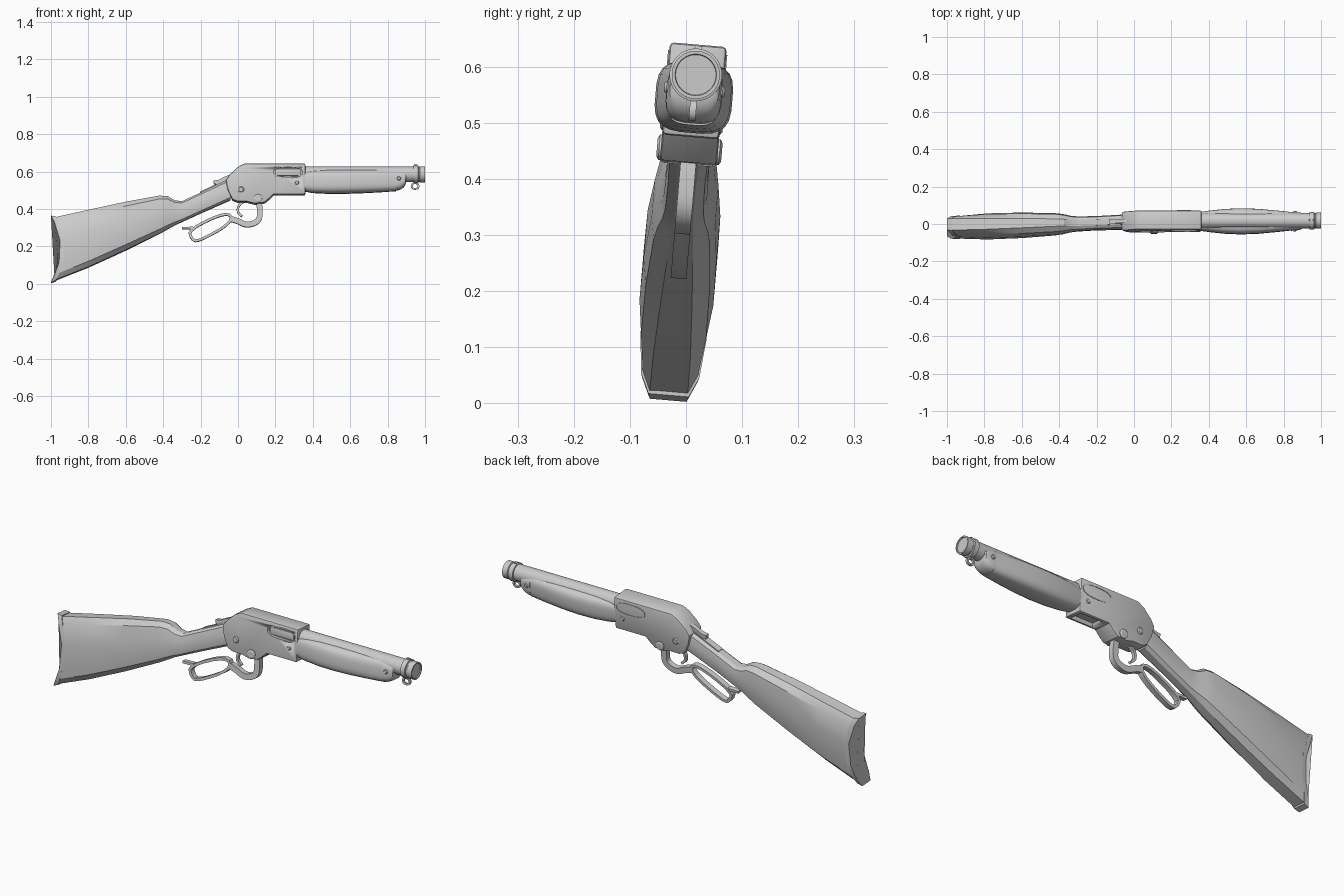
import bpy, bmesh, math
from mathutils import Vector, Matrix

if "Cube" in bpy.data.objects:
    bpy.data.objects.remove(bpy.data.objects["Cube"])

grey = bpy.data.materials.new("plain grey")
grey.diffuse_color = (0.6, 0.6, 0.6, 1)
grey.use_nodes = True
grey.node_tree.nodes["Principled BSDF"].inputs["Base Color"].default_value = grey.diffuse_color
parts = []


def finish(bm, name, bevel=0.0, angle=30):
    bmesh.ops.recalc_face_normals(bm, faces=bm.faces)
    me = bpy.data.meshes.new(name)
    bm.to_mesh(me)
    bm.free()
    ob = bpy.data.objects.new(name, me)
    bpy.context.collection.objects.link(ob)
    me.materials.append(grey)
    if bevel:
        m = ob.modifiers.new("bevel", 'BEVEL')
        m.width, m.segments, m.limit_method = bevel, 2, 'ANGLE'
        m.angle_limit = math.radians(50)
        apply_mods(ob)
    bpy.ops.object.select_all(action='DESELECT')
    ob.select_set(True)
    bpy.context.view_layer.objects.active = ob
    bpy.ops.object.shade_smooth_by_angle(angle=math.radians(angle))
    parts.append(ob)
    return ob


def apply_mods(ob):
    bpy.context.view_layer.objects.active = ob
    for m in list(ob.modifiers):
        bpy.ops.object.modifier_apply(modifier=m.name)


def loft(name, rings, closed=False, bevel=0.0, angle=30):
    """Skin a list of equal-length point rings."""
    bm = bmesh.new()
    vs = [[bm.verts.new(p) for p in r] for r in rings]
    n = len(rings[0])
    pairs = list(zip(vs, vs[1:])) + ([(vs[-1], vs[0])] if closed else [])
    for a, b in pairs:
        for i in range(n):
            j = (i + 1) % n
            bm.faces.new((a[i], a[j], b[j], b[i]))
    if not closed:
        bm.faces.new(vs[0])
        bm.faces.new(vs[-1])
    return finish(bm, name, bevel, angle)


def plate(name, pts, hw, bevel=0.0, y=0.0):
    """Side profile in x/z, extruded across y."""
    return loft(name, [[(x, y + s * hw, z) for x, z in pts] for s in (-1, 1)], bevel=bevel)


def rounded(pts, closed, steps=2):
    """Corner cutting to soften a path."""
    for _ in range(steps):
        out = [] if closed else [pts[0]]
        nxt = pts[1:] + pts[:1] if closed else pts[1:]
        for a, b in zip(pts, nxt):
            for t in (0.25, 0.75):
                out.append((a[0] + (b[0] - a[0]) * t, a[1] + (b[1] - a[1]) * t))
        pts = out if closed else out + [pts[-1]]
    return pts


def strip(name, pts, closed, t, hw):
    """Flat metal strip following an x/z path."""
    pts = rounded(pts, closed)
    n, rings = len(pts), []
    for i, p in enumerate(pts):
        a = pts[i - 1] if closed or i else p
        b = pts[(i + 1) % n] if closed or i < n - 1 else p
        d = Vector((b[0] - a[0], b[1] - a[1])).normalized() * (t / 2)
        rings.append([(p[0] - s * d.y, w, p[1] + s * d.x)
                      for s, w in ((-1, -hw), (1, -hw), (1, hw), (-1, hw))])
    return loft(name, rings, closed)


def lathe(name, prof, z, n=32):
    return loft(name, [[(x, r * math.cos(2 * math.pi * i / n), z + r * math.sin(2 * math.pi * i / n))
                        for i in range(n)] for x, r in prof])


def screw(name, x, z, r, hw):
    """Pin running right through, with a domed head on both sides."""
    rings = [(-hw, r * .7), (-hw + .004, r), (hw - .004, r), (hw, r * .7)]
    loft(name, [[(x + q * math.cos(math.pi * i / 8), y, z + q * math.sin(math.pi * i / 8))
                 for i in range(16)] for y, q in rings])


def cut(ob, cutter):
    cutter.hide_render = True
    m = ob.modifiers.new("cut", 'BOOLEAN')
    m.object, m.operation, m.solver = cutter, 'DIFFERENCE', 'EXACT'
    apply_mods(ob)
    parts.remove(cutter)
    bpy.data.objects.remove(cutter)


# Stock: faceted sections with a hollow butt
def stock_ring(x, zb, zt, w, f, hollow):
    h = zt - zb
    half = [(f, 0), (w * .88, .1), (w, .3), (w, .62), (w * .82, .9), (f * .9, 1)]
    loop = half + [(-a, t) for a, t in reversed(half)]
    return [(x + hollow * (1 - (2 * t - 1) ** 2), a, zb + h * t) for a, t in loop]


loft("stock", [stock_ring(*s) for s in [
    (-.975, .018, .354, .056, .034, .045), (-.8, .087, .393, .066, .033, .02),
    (-.6, .178, .437, .065, .028, 0), (-.42, .267, .470, .057, .022, 0),
    (-.375, .292, .467, .051, .02, 0), (-.34, .312, .446, .043, .018, 0),
    (-.30, .33, .440, .039, .017, 0), (-.2, .376, .487, .037, .017, 0),
    (-.04, .447, .562, .04, .02, 0)]], angle=25)
loft("butt_plate", [stock_ring(*s) for s in [
    (-1.0, .004, .362, .056, .033, .052), (-.974, .013, .358, .059, .036, .047)]])

# Receiver with ejection port and underside recess
receiver = plate("receiver", [
    (.36, .475), (.19, .475), (.165, .45), (.14, .43), (.09, .425), (.05, .435), (0, .435),
    (-.03, .447), (-.055, .5), (-.065, .55), (-.045, .58), (0, .622), (.035, .64), (.36, .64)],
    .051, bevel=.008)
port = rounded([(.187, .565), (.347, .565), (.347, .623), (.187, .623)], True)
cut(receiver, plate("port_cutter", port, .02, y=-.055))
cut(receiver, plate("recess_cutter", [(.215, .45), (.34, .45), (.34, .495), (.215, .495)], .035))
plate("bolt", [(.2, .575), (.335, .575), (.335, .613), (.2, .613)], .008, bevel=.004, y=-.038)
strip("port_rim", port, True, .006, .053).scale = (1, 1, 1)

# Hammer and tang on top of the wrist
strip("hammer", [(-.13, .542), (-.10, .545), (-.075, .56), (-.04, .575)], False, .02, .011)
strip("tang", [(-.2, .486), (-.12, .524), (-.04, .56)], False, .012, .016)

# Barrel, muzzle and front band with hanging stud
lathe("barrel", [(.34, .041), (.93, .041), (.97, .041), (.972, .043), (1, .043), (1, .037), (.995, .036)], .586)
lathe("front_band", [(.937, .041), (.939, .047), (.963, .047), (.965, .041)], .586)
plate("front_sight", [(.935, .625), (.962, .625), (.958, .638), (.942, .638)], .006)
strip("stud_ring", [(.93, .538), (.965, .538), (.965, .508), (.93, .508)], True, .009, .006)


# Forearm and its metal cap
def soft_ring(x, zb, zt, w, p=.6, n=24):
    out = []
    for i in range(n):
        a = 2 * math.pi * (i + .5) / n
        c, s = math.cos(a), math.sin(a)
        out.append((x, w * math.copysign(abs(c) ** p, c),
                    (zb + zt) / 2 + (zt - zb) / 2 * math.copysign(abs(s) ** p, s)))
    return out


loft("forearm", [soft_ring(*s) for s in [
    (.355, .494, .60, .05), (.40, .486, .605, .056), (.48, .482, .608, .065),
    (.57, .482, .609, .069), (.66, .485, .609, .066), (.76, .49, .609, .057), (.845, .496, .608, .048)]])
loft("forearm_cap", [soft_ring(*s) for s in [
    (.84, .499, .605, .05), (.862, .502, .603, .049), (.885, .515, .598, .046),
    (.895, .53, .595, .044), (.899, .545, .59, .04)]])

# Lever loop, guard and trigger
strip("lever_loop", [(-.262, .29), (-.055, .388), (-.025, .33), (-.215, .222), (-.25, .24)], True, .014, .014)
strip("lever_tail", [(-.30, .297), (-.275, .297), (-.24, .298)], False, .012, .013)
strip("lever_guard", [(-.035, .345), (.0, .335), (.05, .31), (.115, .335), (.117, .40), (.11, .45)],
      False, .03, .014)
strip("trigger", [(.03, .44), (0, .415), (-.002, .38), (.022, .36)], False, .012, .009)

# Screws and pins, heads showing on both sides
for name, x, z, r, hw in [("rear_screw", .016, .50, .017, .056), ("lever_pivot", .107, .452, .023, .058),
                          ("front_screw", .315, .537, .011, .055), ("cap_screw", .86, .56, .011, .054)]:
    screw(name, x, z, r, hw)

# Whole model leans slightly about its long axis
pivot = Vector((0, 0, .38))
lean = Matrix.Translation(pivot) @ Matrix.Rotation(-.085, 4, 'X') @ Matrix.Translation(-pivot)
for ob in parts:
    ob.data.transform(lean)
